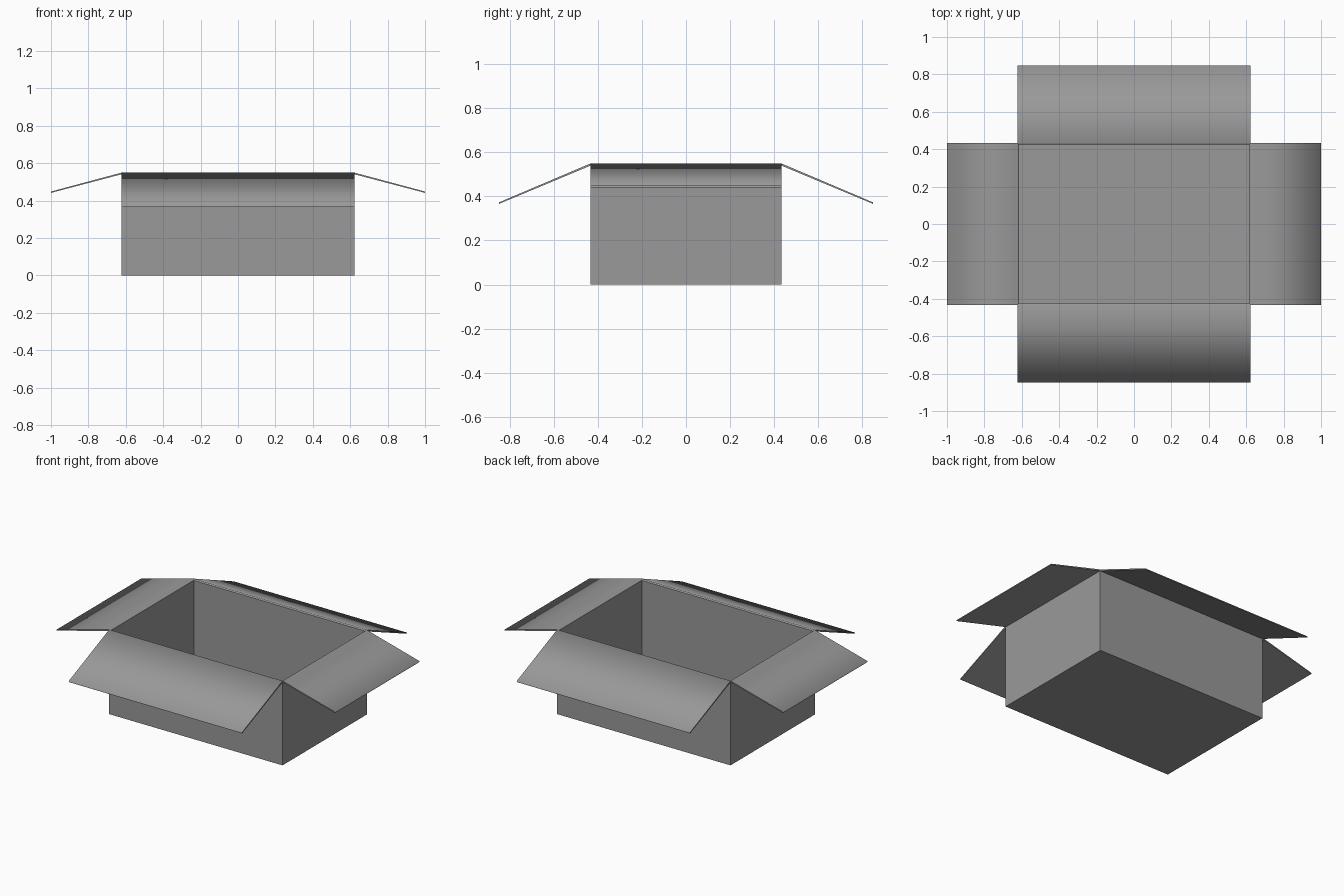
import bpy, bmesh, math
from mathutils import Matrix

if "Cube" in bpy.data.objects:
    bpy.data.objects.remove(bpy.data.objects["Cube"], do_unlink=True)

HALF_X, HALF_Y, HEIGHT = 0.623, 0.433, 0.549
TIP_X, TIP_Y = 1.0, 0.847
WALL = 0.007

card = bpy.data.materials.new("grey_card")
card.use_nodes = True
GREY = (0.32, 0.32, 0.32, 1)
card.diffuse_color = GREY
card.node_tree.nodes["Principled BSDF"].inputs["Base Color"].default_value = GREY


def add_object(name, bm):
    bmesh.ops.recalc_face_normals(bm, faces=bm.faces)
    mesh = bpy.data.meshes.new(name)
    bm.to_mesh(mesh)
    bm.free()
    mesh.materials.append(card)
    obj = bpy.data.objects.new(name, mesh)
    bpy.context.collection.objects.link(obj)
    return obj


# Open box: cube without its top, thickened inward
body_height = HEIGHT - WALL
bm = bmesh.new()
bmesh.ops.create_cube(bm, size=1)
bmesh.ops.scale(bm, vec=(2 * HALF_X, 2 * HALF_Y, body_height), verts=bm.verts)
bmesh.ops.translate(bm, vec=(0, 0, body_height / 2), verts=bm.verts)
top = max(bm.faces, key=lambda f: f.calc_center_median().z)
bmesh.ops.delete(bm, geom=[top], context="FACES_ONLY")
box = add_object("box_body", bm)
shell = box.modifiers.new("card_thickness", "SOLIDIFY")
shell.thickness = WALL
shell.offset = -1
shell.use_even_offset = True


# Flaps: thin profile with a slanted hinge edge, extruded along the rim
def add_flap(name, turn, hinge, half_width, tip, drop):
    profile = [
        (hinge - WALL, HEIGHT - WALL),
        (hinge, HEIGHT),
        (tip, HEIGHT - drop),
        (tip, HEIGHT - drop - WALL),
    ]
    bm = bmesh.new()
    end = bm.faces.new([bm.verts.new((x, -half_width, z)) for x, z in profile])
    side = bmesh.ops.extrude_face_region(bm, geom=[end], use_keep_orig=True)
    moved = [v for v in side["geom"] if isinstance(v, bmesh.types.BMVert)]
    bmesh.ops.translate(bm, vec=(0, 2 * half_width, 0), verts=moved)
    bm.transform(Matrix.Rotation(math.radians(turn), 4, "Z"))
    flap = add_object(name, bm)
    # The top face blends softly into the hinge and tip edges only
    bpy.ops.object.select_all(action="DESELECT")
    flap.select_set(True)
    bpy.context.view_layer.objects.active = flap
    bpy.ops.object.shade_smooth_by_angle(angle=math.radians(80))


for name, turn in (("left_flap", 0), ("right_flap", 180)):
    add_flap(name, turn, HALF_X, HALF_Y, TIP_X, 0.101)
for name, turn in (("back_flap", 90), ("front_flap", 270)):
    add_flap(name, turn, HALF_Y, HALF_X, TIP_Y, 0.176)
